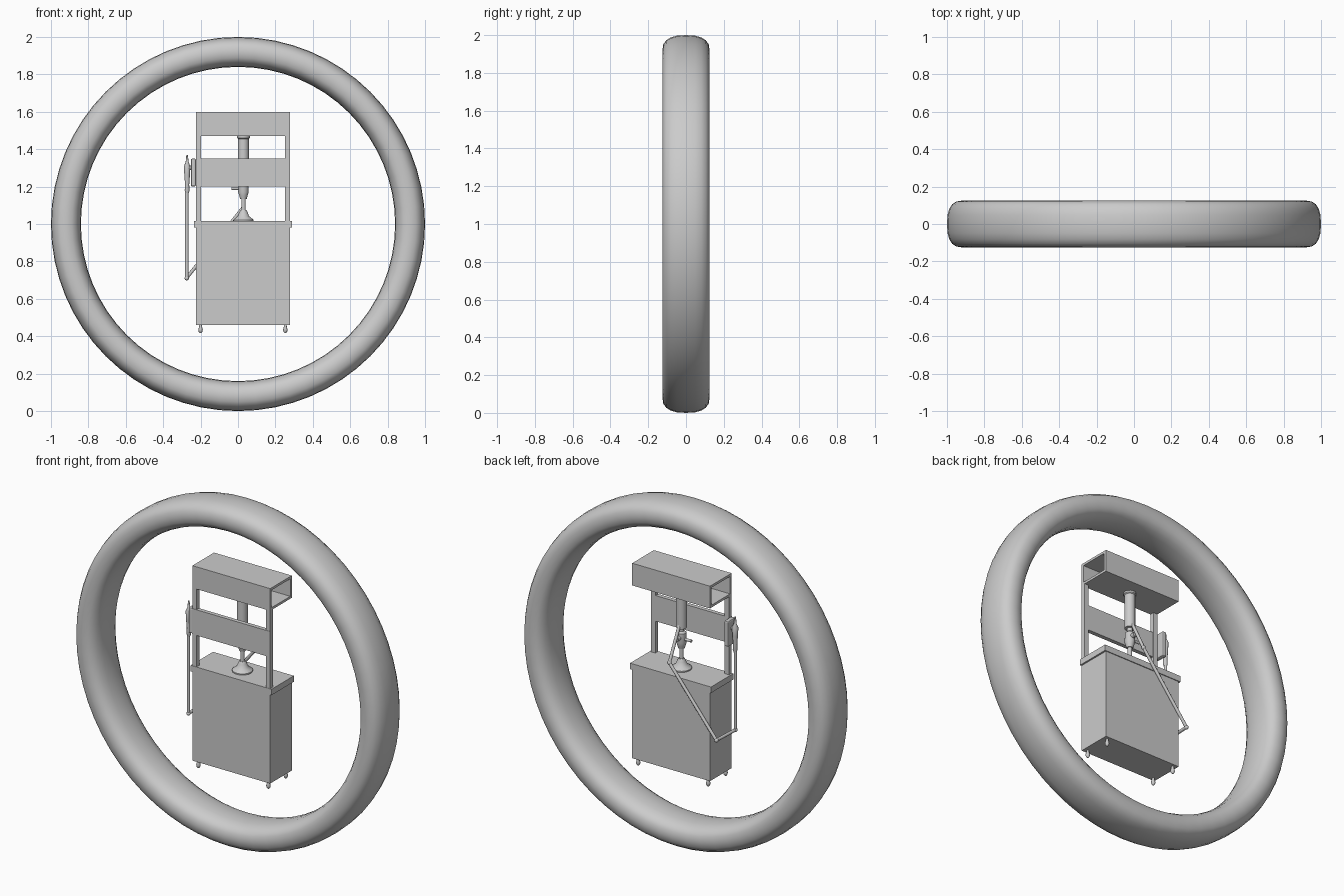
import bpy, bmesh, math
from mathutils import Vector

if "Cube" in bpy.data.objects:
    bpy.data.objects.remove(bpy.data.objects["Cube"])


def make(name, bm, smooth=False):
    bmesh.ops.recalc_face_normals(bm, faces=bm.faces)
    me = bpy.data.meshes.new(name)
    bm.to_mesh(me)
    bm.free()
    ob = bpy.data.objects.new(name, me)
    bpy.context.collection.objects.link(ob)
    if smooth:
        bpy.ops.object.select_all(action='DESELECT')
        ob.select_set(True)
        bpy.context.view_layer.objects.active = ob
        bpy.ops.object.shade_smooth_by_angle(angle=math.radians(40))
    return ob


def box(name, x0, x1, y0, y1, z0, z1):
    bm = bmesh.new()
    bmesh.ops.create_cube(bm, size=1)
    for v in bm.verts:
        v.co = ((x0 + x1) / 2 + v.co.x * (x1 - x0),
                (y0 + y1) / 2 + v.co.y * (y1 - y0),
                (z0 + z1) / 2 + v.co.z * (z1 - z0))
    return make(name, bm)


def loft(name, rings, closed=False):
    """Skin a list of point rings; caps the ends when not closed."""
    bm = bmesh.new()
    vr = [[bm.verts.new(p) for p in r] for r in rings]
    n, m = len(vr), len(vr[0])
    for i in range(n if closed else n - 1):
        a, b = vr[i], vr[(i + 1) % n]
        for j in range(m):
            k = (j + 1) % m
            bm.faces.new((a[j], a[k], b[k], b[j]))
    if not closed:
        bm.faces.new(vr[0])
        bm.faces.new(vr[-1])
    return make(name, bm, True)


def lathe(name, x, y, profile, sides=16):
    ang = [2 * math.pi * i / sides for i in range(sides)]
    return loft(name, [[(x + r * math.cos(a), y + r * math.sin(a), z) for a in ang]
                       for r, z in profile])


def rod(name, p, q, r, sides=10):
    bm = bmesh.new()
    p, q = Vector(p), Vector(q)
    d = q - p
    mat = d.to_track_quat('Z', 'Y').to_matrix().to_4x4()
    mat.translation = (p + q) / 2
    bmesh.ops.create_cone(bm, cap_ends=True, segments=sides, radius1=r, radius2=r,
                          depth=d.length, matrix=mat)
    return make(name, bm, True)


# Large tyre-like ring with a rounded, wide cross-section
def spow(v):
    return math.copysign(abs(v) ** 0.8, v)


rings = []
for i in range(64):
    t = 2 * math.pi * i / 64
    ring = []
    for j in range(20):
        a = 2 * math.pi * j / 20
        r = 0.92 + 0.08 * spow(math.cos(a))
        ring.append((r * math.cos(t), 0.125 * spow(math.sin(a)), 1 + r * math.sin(t)))
    rings.append(ring)
loft("outer_ring", rings, closed=True)

# Cabinet and countertop
X0, X1, YF, YB = -0.225, 0.278, -0.1, 0.1
box("cabinet", X0, X1, YF, YB, 0.46, 0.985)
box("countertop", X0 - 0.01, X1 + 0.01, YF - 0.002, YB + 0.005, 0.98, 1.015)

# Feet
for x in (-0.2, 0.253):
    for y in (-0.08, 0.08):
        lathe("foot", x, y, [(0.004, 0.417), (0.010, 0.424), (0.012, 0.435),
                             (0.009, 0.447), (0.006, 0.462)], 10)

# Front frame: posts and middle panel
box("left_post", X0, X0 + 0.027, YF, YF + 0.025, 1.015, 1.475)
box("right_post", X1 - 0.027, X1, YF, YF + 0.025, 1.015, 1.475)
box("middle_panel", X0, X1, YF - 0.002, YF + 0.022, 1.2, 1.35)

# Hollow top housing, open at both ends
W = 0.014
box("housing_front", X0, X1, YF, YF + W, 1.47, 1.6)
box("housing_back", X0, X1, YB - W, YB, 1.47, 1.6)
box("housing_top", X0, X1, YF + W, YB - W, 1.6 - W, 1.6)
box("housing_bottom", X0, X1, YF + W, YB - W, 1.47, 1.47 + W)

# Central column, valve and base
CX = 0.029
lathe("column", CX, 0, [(0.034, 1.47), (0.034, 1.46), (0.029, 1.455), (0.029, 1.255)], 20)
lathe("valve", CX, 0, [(0.014, 1.262), (0.014, 1.235), (0.026, 1.225), (0.028, 1.17),
                       (0.022, 1.15), (0.018, 1.135)])
rod("valve_lever", (CX, 0, 1.19), (-0.036, 0, 1.19), 0.008)
rod("valve_knob", (CX, 0, 1.2), (CX, 0.045, 1.2), 0.014)
rod("lower_rod", (CX, 0, 1.15), (CX, 0, 1.04), 0.012)
lathe("base_flange", CX, 0, [(0.016, 1.075), (0.024, 1.06), (0.03, 1.042),
                             (0.055, 1.022), (0.055, 1.01)], 20)

# Hose: runs from the column behind the cabinet and round to the side nozzle
path = [(CX, 0.02, 1.275), (CX, 0.112, 1.09), (-0.272, 0.108, 0.715),
        (-0.274, -0.066, 0.71), (-0.274, -0.066, 1.19)]
for p, q in zip(path, path[1:]):
    rod("hose", p, q, 0.009)
for p in path[1:4]:
    bm = bmesh.new()
    bmesh.ops.create_uvsphere(bm, u_segments=10, v_segments=8, radius=0.012)
    bmesh.ops.translate(bm, verts=bm.verts, vec=p)
    make("hose_joint", bm, True)

# Side nozzle and its holder
holder = box("nozzle_holder", -0.252, X0, -0.1, -0.03, 1.2, 1.35)
bev = holder.modifiers.new("rounding", 'BEVEL')
bev.width, bev.segments = 0.008, 2
lathe("nozzle", -0.272, -0.066, [(0.009, 1.165), (0.013, 1.18), (0.011, 1.21), (0.015, 1.26),
                                 (0.017, 1.31), (0.008, 1.33), (0.004, 1.37)], 12)
rod("nozzle_hook", (-0.275, -0.066, 1.3), (-0.24, -0.066, 1.3), 0.012)
